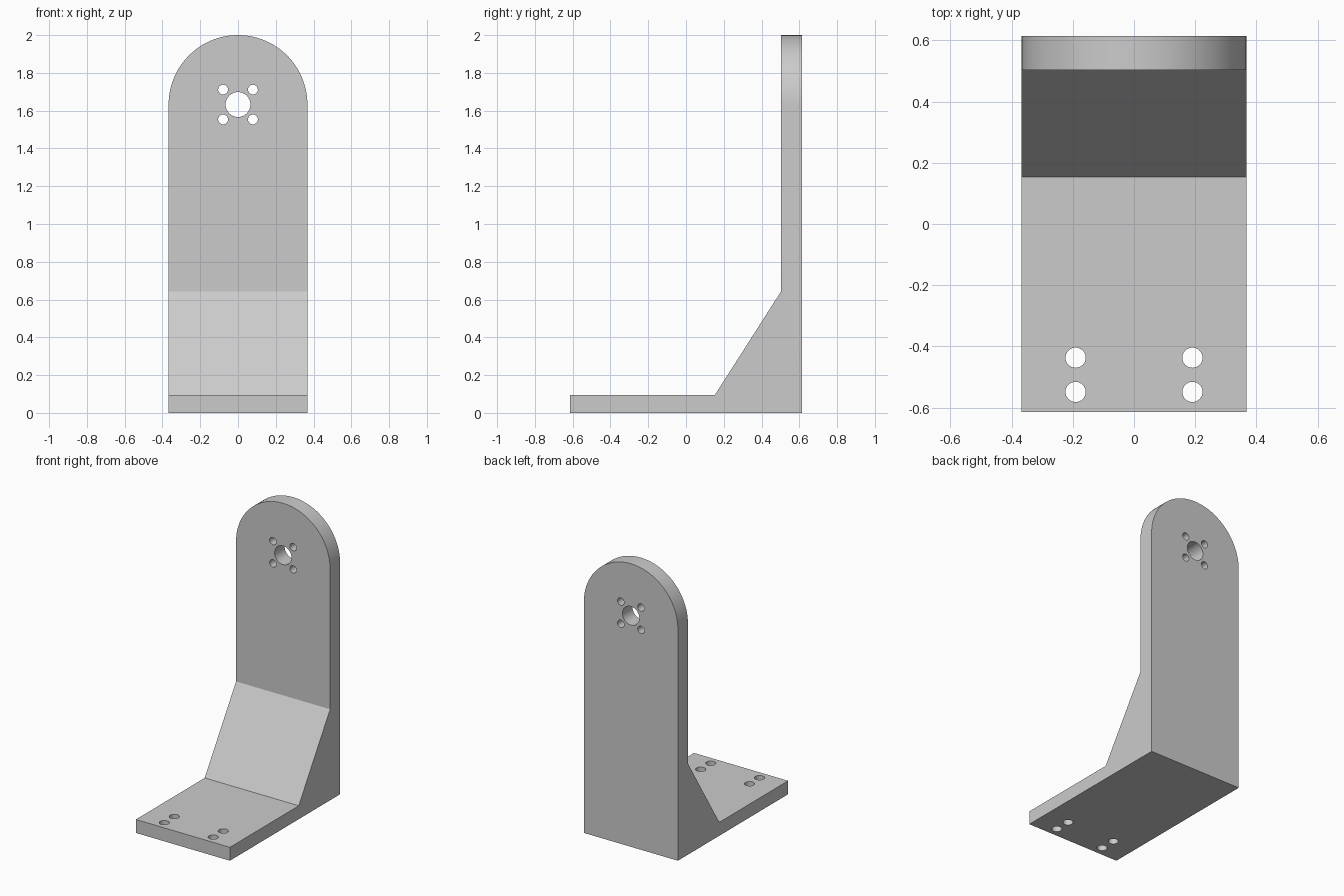
import bpy, bmesh, math
from mathutils import Matrix, Vector

cube = bpy.data.objects.get("Cube")
if cube:
    bpy.data.objects.remove(cube, do_unlink=True)

HALF_W = 0.3675            # half the bracket width
HALF_D = 0.615             # half the bracket depth
ARC_Z = 2 - HALF_W         # centre of the rounded top


def to_object(name, bm):
    bmesh.ops.recalc_face_normals(bm, faces=bm.faces)
    mesh = bpy.data.meshes.new(name)
    bm.to_mesh(mesh)
    bm.free()
    obj = bpy.data.objects.new(name, mesh)
    bpy.context.collection.objects.link(obj)
    return obj


def prism(name, points, direction):
    """Extrude a closed outline along a direction."""
    bm = bmesh.new()
    face = bm.faces.new([bm.verts.new(p) for p in points])
    new = bmesh.ops.extrude_face_region(bm, geom=[face])["geom"]
    verts = [g for g in new if isinstance(g, bmesh.types.BMVert)]
    bmesh.ops.translate(bm, verts=verts, vec=Vector(direction))
    return to_object(name, bm)


def apply_boolean(obj, cutter, operation):
    cutter.hide_render = True
    mod = obj.modifiers.new("cut", "BOOLEAN")
    mod.operation, mod.solver, mod.object = operation, "EXACT", cutter
    bpy.context.view_layer.objects.active = obj
    bpy.ops.object.modifier_apply(modifier=mod.name)
    bpy.data.objects.remove(cutter, do_unlink=True)


# Side profile: foot plate, sloping gusset and upright
profile = [(-HALF_D, 0), (HALF_D, 0), (HALF_D, 2.1), (0.503, 2.1),
           (0.503, 0.643), (0.153, 0.095), (-HALF_D, 0.095)]
bracket = prism("angle_bracket", [(-0.5, y, z) for y, z in profile], (1, 0, 0))

# Round-topped front outline trims the sides and the top
arc = [(HALF_W * math.cos(a), -1, ARC_Z + HALF_W * math.sin(a))
       for a in (math.pi * i / 48 for i in range(49))]
outline = [(-HALF_W, -1, -0.2), (HALF_W, -1, -0.2)] + arc
apply_boolean(bracket, prism("front_outline", outline, (0, 2, 0)), "INTERSECT")

# Holes: shaft and four screws in the upright, four bolts in the foot
bm = bmesh.new()


def hole(radius, location, rotation=Matrix()):
    bmesh.ops.create_cone(bm, cap_ends=True, segments=32, radius1=radius,
                          radius2=radius, depth=0.4,
                          matrix=Matrix.Translation(location) @ rotation)


along_y = Matrix.Rotation(math.pi / 2, 4, "X")
hole(0.066, (0, 0.56, ARC_Z), along_y)
for side in (-1, 1):
    for dz in (-0.079, 0.079):
        hole(0.026, (side * 0.079, 0.56, ARC_Z + dz), along_y)
    for y in (-0.437, -0.549):
        hole(0.033, (side * 0.191, y, 0.05))
apply_boolean(bracket, to_object("hole_cutters", bm), "DIFFERENCE")

# Plain grey finish
grey = bpy.data.materials.new("plain_grey")
grey.use_nodes = True
colour = (0.6, 0.6, 0.6, 1)
grey.diffuse_color = colour
grey.node_tree.nodes["Principled BSDF"].inputs["Base Color"].default_value = colour
bracket.data.materials.clear()
bracket.data.materials.append(grey)

# Smooth the rounded top and hole walls, keep the edges crisp
bpy.ops.object.select_all(action="DESELECT")
bracket.select_set(True)
bpy.context.view_layer.objects.active = bracket
bpy.ops.object.shade_smooth_by_angle(angle=math.radians(25))
